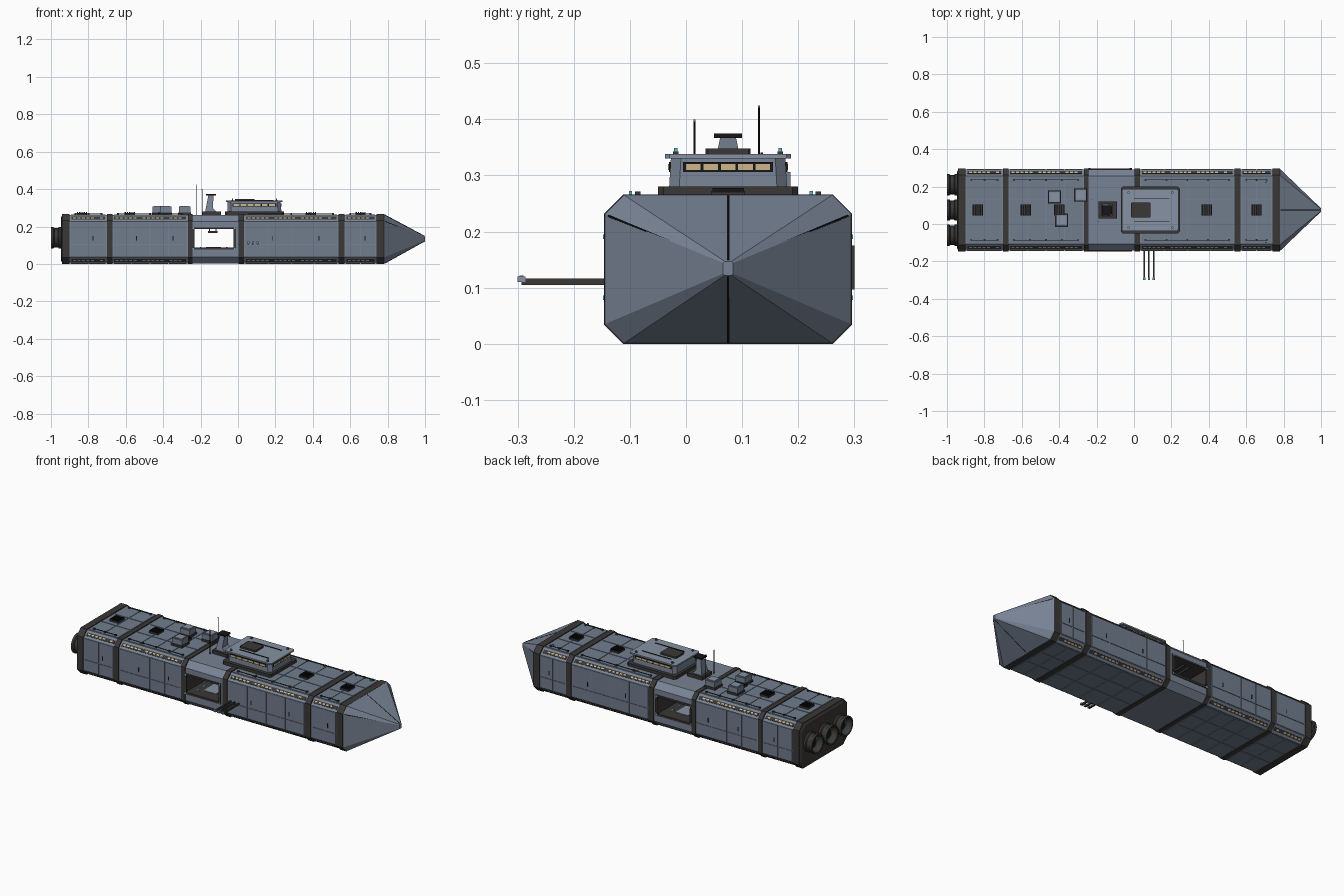
import bpy, bmesh, math
from mathutils import Vector, Matrix

if "Cube" in bpy.data.objects:
    bpy.data.objects.remove(bpy.data.objects["Cube"])

CY = 0.075  # hull centreline


def material(name, r, g, b):
    m = bpy.data.materials.new(name)
    m.diffuse_color = (r, g, b, 1)
    m.use_nodes = True
    m.node_tree.nodes["Principled BSDF"].inputs["Base Color"].default_value = m.diffuse_color
    return m


SLATE = material("slate hull", 0.185, 0.225, 0.295)
PANEL = material("panel slate", 0.165, 0.205, 0.27)
DARK = material("dark frame", 0.042, 0.04, 0.038)
BLACK = material("black trim", 0.008, 0.008, 0.009)
STEEL = material("steel", 0.24, 0.29, 0.37)
TAN = material("lit window", 0.62, 0.47, 0.25)
CYAN = material("cyan light", 0.10, 0.50, 0.58)


def finish(name, bm, mat):
    bmesh.ops.recalc_face_normals(bm, faces=bm.faces)
    me = bpy.data.meshes.new(name)
    bm.to_mesh(me)
    bm.free()
    me.materials.append(mat)
    ob = bpy.data.objects.new(name, me)
    bpy.context.collection.objects.link(ob)
    return ob


def boxes(name, items, mat):
    """items: (x0, x1, y0, y1, z0, z1[, tilt about x])"""
    bm = bmesh.new()
    for x0, x1, y0, y1, z0, z1, *tilt in items:
        m = Matrix.Translation(((x0 + x1) / 2, (y0 + y1) / 2, (z0 + z1) / 2))
        if tilt:
            m = m @ Matrix.Rotation(tilt[0], 4, 'X')
        bmesh.ops.create_cube(bm, size=1, matrix=m @ Matrix.Diagonal((x1 - x0, y1 - y0, z1 - z0, 1)))
    return finish(name, bm, mat)


def loft(name, stacks, mat):
    """each stack is a list of matching point loops, capped at both ends"""
    bm = bmesh.new()
    for loops in stacks:
        vs = [[bm.verts.new(p) for p in lp] for lp in loops]
        n = len(vs[0])
        for a, b in zip(vs, vs[1:]):
            for i in range(n):
                bm.faces.new((a[i], a[(i + 1) % n], b[(i + 1) % n], b[i]))
        bm.faces.new(vs[0])
        bm.faces.new(vs[-1])
    return finish(name, bm, mat)


def rods(name, items, r, mat, sides=6):
    bm = bmesh.new()
    for a, b in items:
        a, b = Vector(a), Vector(b)
        m = Matrix.Translation((a + b) / 2) @ (b - a).to_track_quat('Z', 'Y').to_matrix().to_4x4()
        bmesh.ops.create_cone(bm, cap_ends=True, segments=sides, radius1=r, radius2=r,
                              depth=(b - a).length, matrix=m)
    return finish(name, bm, mat)


def section(x, hw, z0, z1, bot=0.034, top=0.034):
    """hull cross-section with chamfered corners"""
    pts = [(-hw + bot, z0), (hw - bot, z0), (hw, z0 + bot), (hw, z1 - top),
           (hw - top, z1), (-hw + top, z1), (-hw, z1 - top), (-hw, z0 + bot)]
    return [(x, CY + y, z) for y, z in pts]


def slab(x0, x1, *a, **k):
    return [section(x0, *a, **k), section(x1, *a, **k)]


# Hull, leaving an open hangar tunnel
H = (0.216, 0.003, 0.261)
loft("hull", [slab(-0.935, -0.24, *H), slab(-0.02, 0.775, *H),
              slab(-0.24, -0.02, 0.216, 0.19, 0.261, bot=0.001),
              slab(-0.24, -0.02, 0.216, 0.003, 0.08, top=0.001)], SLATE)
RINGS = [(-0.94, -0.90), (-0.70, -0.672), (-0.268, -0.242), (0.003, 0.032), (0.537, 0.57), (0.74, 0.78)]
loft("ring_frames", [slab(a, b, 0.221, 0, 0.266) for a, b in RINGS], DARK)

# Nose cone with dark ribs
tip = section(1.0, 0.009, 0.122, 0.147, 0.003, 0.003)
loft("nose", [[section(0.78, 0.2195, 0.001, 0.265), tip]], SLATE)
rods("nose_ribs", [((0.782, CY, 0.263), (0.995, CY, 0.149)), ((0.782, CY, 0.003), (0.995, CY, 0.121))] +
     [((0.785, CY + s * 0.213, 0.228), (0.985, CY + s * 0.018, 0.149)) for s in (-1, 1)], 0.0025, BLACK)

# Hull plating on sides, top and belly, plus chamfer window strips
plates, strips, windows, latches = [], [], [], []
BAYS = [(-0.90, -0.70, 2), (-0.672, -0.268, 4), (0.032, 0.537, 4), (0.57, 0.74, 2)]
for x0, x1, n in BAYS:
    w = (x1 - x0 - 0.012) / n
    for i in range(n):
        a = x0 + 0.006 + i * w + 0.002
        b = a + w - 0.004
        for s in (-1, 1):
            y = CY + s * 0.216
            for z0, z1 in ((0.04, 0.102), (0.106, 0.226)):
                plates.append((a, b, y - 0.003, y + 0.003, z0, z1))
            if i % 2 == 1:
                latches.append((a + 0.02, a + 0.025, y - 0.004, y + 0.004, 0.125, 0.15))
        for y0, y1 in ((-0.176, -0.06), (-0.056, 0.056), (0.06, 0.176)):
            plates.append((a, b, CY + y0, CY + y1, 0.259, 0.2635))
            plates.append((a, b, CY + y0, CY + y1, 0.0005, 0.005))
    for s in (-1, 1):
        for z, d in ((0.244, -1), (0.020, 1)):
            y = CY + s * 0.199
            t = s * d * math.pi / 4
            strips.append((x0 + 0.01, x1 - 0.01, y - 0.010, y + 0.010, z - 0.0025, z + 0.0025, t))
            k = int((x1 - x0 - 0.03) / 0.024)
            for j in range(k):
                if j % 6 == 5:
                    continue
                x = x0 + 0.018 + j * 0.024
                windows.append((x, x + 0.016, y - 0.004, y + 0.004, z - 0.0038, z + 0.0038, t))
boxes("hull_plates", plates, PANEL)
boxes("window_strips", strips, DARK)
boxes("hull_windows", windows, TAN)
boxes("side_latches", latches, BLACK)

# Deck rails with posts and marker lights
rails, posts, lamps = [], [], []
for y in (-0.086, 0.236):
    for x0, x1, n in BAYS:
        rails.append(((x0 + 0.03, y, 0.268), (x1 - 0.03, y, 0.268)))
        for i in range(n + 1):
            x = x0 + 0.03 + i * (x1 - x0 - 0.06) / n
            posts.append((x - 0.005, x + 0.005, y - 0.005, y + 0.005, 0.26, 0.271))
    lamps.append((0.70, 0.708, y - 0.016, y - 0.01, 0.262, 0.272))
rods("deck_rails", rails, 0.002, BLACK)
boxes("rail_posts", posts, DARK)
boxes("deck_lamps", lamps, CYAN)

# Deck vents with slats
VX = (-0.835, -0.58, -0.40, 0.39, 0.655)
boxes("vent_bases", [(x - 0.028, x + 0.028, CY - 0.03, CY + 0.03, 0.26, 0.272) for x in VX], DARK)
boxes("vent_slats", [(x - 0.026 + i * 0.012, x - 0.020 + i * 0.012, CY - 0.028, CY + 0.028, 0.27, 0.278)
                     for x in VX for i in range(5)], BLACK)

# Cargo housings on the rear deck
CR = [(-0.425, 0.145), (-0.285, 0.155), (-0.387, 0.02)]
boxes("housing_feet", [(x - 0.035, x + 0.035, y - 0.035, y + 0.035, 0.26, 0.276) for x, y in CR], DARK)
boxes("housings", [(x - 0.031, x + 0.031, y - 0.031, y + 0.031, 0.276, 0.306) for x, y in CR], SLATE)
boxes("housing_lids", [(x - 0.024, x + 0.024, y - 0.024, y + 0.024, 0.306, 0.311) for x, y in CR], STEEL)

# Bridge
def plan(z, x0, x1, hw, c):
    return [(x, CY + y, z) for x, y in ((x0 + c, -hw), (x1 - c, -hw), (x1, -hw + c), (x1, hw - c),
                                        (x1 - c, hw), (x0 + c, hw), (x0, hw - c), (x0, -hw + c))]


loft("bridge_base", [[plan(z, -0.07, 0.245, 0.125, 0.01) for z in (0.26, 0.28)]], DARK)
loft("bridge_body", [[plan(0.28, -0.055, 0.232, 0.105, 0.018), plan(0.331, -0.055, 0.228, 0.102, 0.018)]], SLATE)
loft("bridge_roof", [[plan(z, -0.065, 0.238, 0.112, 0.008) for z in (0.330, 0.338)]], STEEL)
boxes("bridge_window_band", [(0.222, 0.2315, 0.0 - 0.005, 0.155, 0.306, 0.324),
                             (-0.03, 0.205, CY - 0.1055, CY + 0.1055, 0.306, 0.324)], BLACK)
boxes("bridge_windows", [(0.225, 0.2335, i * 0.031, i * 0.031 + 0.026, 0.310, 0.320) for i in range(5)] +
      [(-0.025 + i * 0.038, 0.007 + i * 0.038, CY - 0.107, CY + 0.107, 0.310, 0.320) for i in range(6)], TAN)
loft("bridge_roof_box", [[plan(z, -0.015, 0.088, 0.04, 0.004) for z in (0.337, 0.348)]], DARK)
boxes("roof_strips", [(0.0, 0.19, y - 0.002, y + 0.002, 0.337, 0.341) for y in (0.015, 0.135)], BLACK)
RL = [(x, y) for x in (-0.03, 0.205) for y in (-0.018, 0.168)]
boxes("roof_lamp_feet", [(x - 0.005, x + 0.005, y - 0.005, y + 0.005, 0.336, 0.343) for x, y in RL], DARK)
boxes("roof_lamps", [(x - 0.003, x + 0.003, y - 0.003, y + 0.003, 0.343, 0.349) for x, y in RL], CYAN)

# Sensor mast and whip antennas
def rect(z, x0, x1, hw):
    return [(x0, CY - hw, z), (x1, CY - hw, z), (x1, CY + hw, z), (x0, CY + hw, z)]


loft("mast_base", [[rect(0.26, -0.19, -0.09, 0.046), rect(0.280, -0.19, -0.09, 0.046)]], DARK)
loft("mast", [[rect(0.28, -0.175, -0.115, 0.032), rect(0.30, -0.172, -0.135, 0.028),
               rect(0.368, -0.158, -0.130, 0.014)]], SLATE)
boxes("mast_head", [(-0.17, -0.118, CY - 0.025, CY + 0.025, 0.367, 0.375)], BLACK)
ANT = [(-0.22, 0.13, 0.425), (-0.192, 0.015, 0.40)]
rods("antennas", [((x, y, 0.26), (x, y, z)) for x, y, z in ANT], 0.0016, BLACK)
boxes("antenna_tips", [(x - 0.002, x + 0.002, y - 0.002, y + 0.002, z - 0.004, z) for x, y, z in ANT], STEEL)

# Hangar lining, door frames, overhead crane and floor lights
A, B = CY - 0.217, CY + 0.217
boxes("hangar_lining", [(-0.241, -0.019, A, B, 0.079, 0.088), (-0.241, -0.019, A, B, 0.186, 0.191),
                        (-0.241, -0.237, A, B, 0.08, 0.19), (-0.023, -0.019, A, B, 0.08, 0.19)], DARK)
frames = []
for y in (A, B):
    y0, y1 = y - 0.004, y + 0.004
    frames += [(-0.244, -0.010, y0, y1, 0.186, 0.196), (-0.244, -0.010, y0, y1, 0.076, 0.087),
               (-0.244, -0.232, y0, y1, 0.08, 0.19), (-0.024, -0.010, y0, y1, 0.08, 0.19)]
frames.append((-0.024, -0.010, B, 0.30, 0.097, 0.175))
frames.append((-0.244, -0.232, B, 0.30, 0.097, 0.175))
boxes("hangar_frames", frames, DARK)
boxes("hangar_corner_lights", [(x - 0.004, x + 0.004, y - 0.0055, y + 0.0055, z - 0.004, z + 0.004)
                               for x in (-0.238, -0.017) for y in (A, B) for z in (0.082, 0.191)], CYAN)
boxes("hangar_crane", [(-0.155, -0.149, A + 0.03, B - 0.03, 0.176, 0.187),
                       (-0.121, -0.115, A + 0.03, B - 0.03, 0.176, 0.187),
                       (-0.16, -0.11, CY - 0.03, CY + 0.03, 0.166, 0.176)], DARK)
boxes("hangar_floor_lights", [(x - 0.003, x + 0.003, A + 0.04 + i * 0.06, A + 0.065 + i * 0.06, 0.086, 0.0895)
                              for x in (-0.20, -0.06) for i in range(6)], CYAN)
boxes("hangar_floor_pads", [(-0.17, -0.09, CY + y - 0.05, CY + y + 0.05, 0.086, 0.09) for y in (-0.1, 0.1)], STEEL)

# Docking arms on the front side
AX = (0.055, 0.08, 0.105)
boxes("docking_arms", [(x - 0.004, x + 0.004, -0.293, -0.13, 0.105, 0.116) for x in AX], DARK)
boxes("docking_tips", [(x - 0.006, x + 0.006, -0.30, -0.286, 0.110, 0.120) for x in AX], STEEL)
boxes("docking_lights", [(x - 0.003, x + 0.003, -0.297, -0.290, 0.119, 0.122) for x in AX], CYAN)

# Stern plate and three hollow engine bells
loft("stern_plate", [[section(-0.946, 0.205, 0.016, 0.250), section(-0.938, 0.217, 0.004, 0.262)]], DARK)


def lathe(cy, prof):
    return [[(x, cy + r * math.cos(t * math.pi / 12), 0.14 + r * math.sin(t * math.pi / 12)) for t in range(24)]
            for x, r in prof]


EY = (-0.06, CY, 0.21)
bells = [(-0.935, 0.050), (-0.948, 0.057), (-0.958, 0.057), (-0.962, 0.051), (-0.982, 0.051),
         (-0.986, 0.057), (-1.0, 0.057), (-1.0, 0.049), (-0.955, 0.040)]
for nm, prof, mat in (("engine_bells", bells, DARK),
                      ("engine_glow", [(-0.955, 0.042), (-0.966, 0.042), (-0.966, 0.034), (-0.956, 0.034)], CYAN),
                      ("engine_cores", [(-0.95, 0.034), (-0.968, 0.034), (-0.975, 0.015)], BLACK)):
    ob = loft(nm, [lathe(y, prof) for y in EY], mat)
    ob.data.shade_smooth()
    ob.data.set_sharp_from_angle(angle=math.radians(35))
